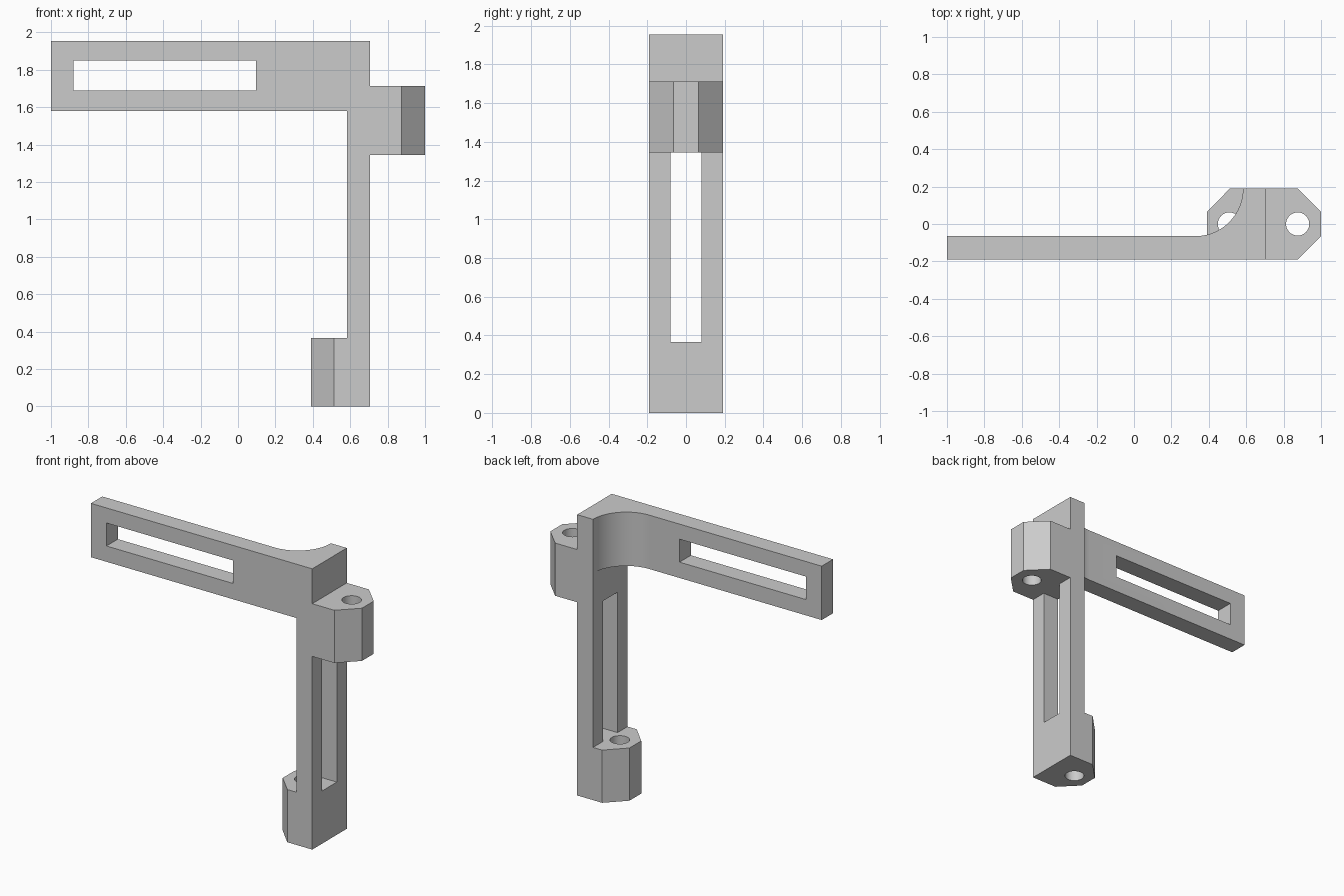
import bpy, bmesh, math

if "Cube" in bpy.data.objects:
    bpy.data.objects.remove(bpy.data.objects["Cube"])

grey = bpy.data.materials.new("light_grey")
grey.use_nodes = True
GREY = (0.6, 0.6, 0.6, 1)
grey.diffuse_color = GREY
grey.node_tree.nodes["Principled BSDF"].inputs["Base Color"].default_value = GREY

# Shared dimensions
TOP, ARM_BOTTOM = 1.955, 1.58
HALF = 0.19                      # half depth
ARM_BACK = -0.065
POST_IN, POST_OUT = 0.583, 0.705
LUG_H, FLAT, HOLE_R = 0.367, 0.065, 0.062


def prism(name, outline, z0, z1):
    """Extrude a plan outline between two heights."""
    bm = bmesh.new()
    face = bm.faces.new([bm.verts.new((x, y, z0)) for x, y in outline])
    ext = bmesh.ops.extrude_face_region(bm, geom=[face])
    top = [v for v in ext["geom"] if isinstance(v, bmesh.types.BMVert)]
    bmesh.ops.translate(bm, verts=top, vec=(0, 0, z1 - z0))
    bmesh.ops.recalc_face_normals(bm, faces=bm.faces[:])
    mesh = bpy.data.meshes.new(name)
    bm.to_mesh(mesh)
    bm.free()
    mesh.materials.append(grey)
    obj = bpy.data.objects.new(name, mesh)
    bpy.context.collection.objects.link(obj)
    return obj


def box(name, x0, x1, y0, y1, z0, z1):
    return prism(name, [(x0, y0), (x1, y0), (x1, y1), (x0, y1)], z0, z1)


def arc(cx, cy, r, a0, a1, n):
    """Points from angle a0 to a1 in degrees, both ends included."""
    angles = [math.radians(a0 + (a1 - a0) * i / n) for i in range(n + 1)]
    return [(cx + r * math.cos(a), cy + r * math.sin(a)) for a in angles]


def combine(target, tool, operation):
    mod = target.modifiers.new(operation.title(), 'BOOLEAN')
    mod.operation, mod.solver, mod.object = operation, 'EXACT', tool
    tool.hide_render = True
    bpy.context.view_layer.objects.active = target
    bpy.ops.object.modifier_apply(modifier=mod.name)
    bpy.data.objects.remove(tool)


def lug(name, root, shoulder, tip, z0):
    """Chamfered screw lug growing from the post along x."""
    outline = [(root, -HALF), (shoulder, -HALF), (tip, -FLAT),
               (tip, FLAT), (shoulder, HALF), (root, HALF)]
    return prism(name, outline, z0, z0 + LUG_H)


def hole(name, x, z0):
    return prism(name, arc(x, 0, HOLE_R, 0, 352.5, 47), z0 - 0.1, z0 + LUG_H + 0.1)


# Arm with the curved gusset into the post
radius = HALF - ARM_BACK
gusset = arc(POST_IN - radius, HALF, radius, 0, -90, 24)
arm_plan = [(-1, -HALF), (POST_OUT, -HALF), (POST_OUT, HALF)] + gusset + [(-1, ARM_BACK)]
bracket = prism("slotted_bracket", arm_plan, ARM_BOTTOM, TOP)

# Upright post and the two lugs, welded to the arm
mid = (POST_IN + POST_OUT) / 2
UPPER_Z = 1.345
combine(bracket, box("post", POST_IN, POST_OUT, -HALF, HALF, 0, ARM_BOTTOM + 0.1), 'UNION')
combine(bracket, lug("upper_lug", mid, 0.875, 1, UPPER_Z), 'UNION')
combine(bracket, lug("lower_lug", mid, 0.513, 0.39, 0), 'UNION')

# Long slots and screw holes
combine(bracket, box("arm_slot", -0.88, 0.095, -0.4, 0.1, 1.69, 1.85), 'DIFFERENCE')
combine(bracket, box("post_slot", POST_IN - 0.1, POST_OUT + 0.1, -0.08, 0.08,
                     LUG_H, UPPER_Z), 'DIFFERENCE')
combine(bracket, hole("upper_hole", 0.875, UPPER_Z), 'DIFFERENCE')
combine(bracket, hole("lower_hole", 0.51, 0), 'DIFFERENCE')

# Smooth only the curved walls
bpy.ops.object.select_all(action='DESELECT')
bracket.select_set(True)
bpy.context.view_layer.objects.active = bracket
bpy.ops.object.shade_smooth_by_angle(angle=math.radians(30))
